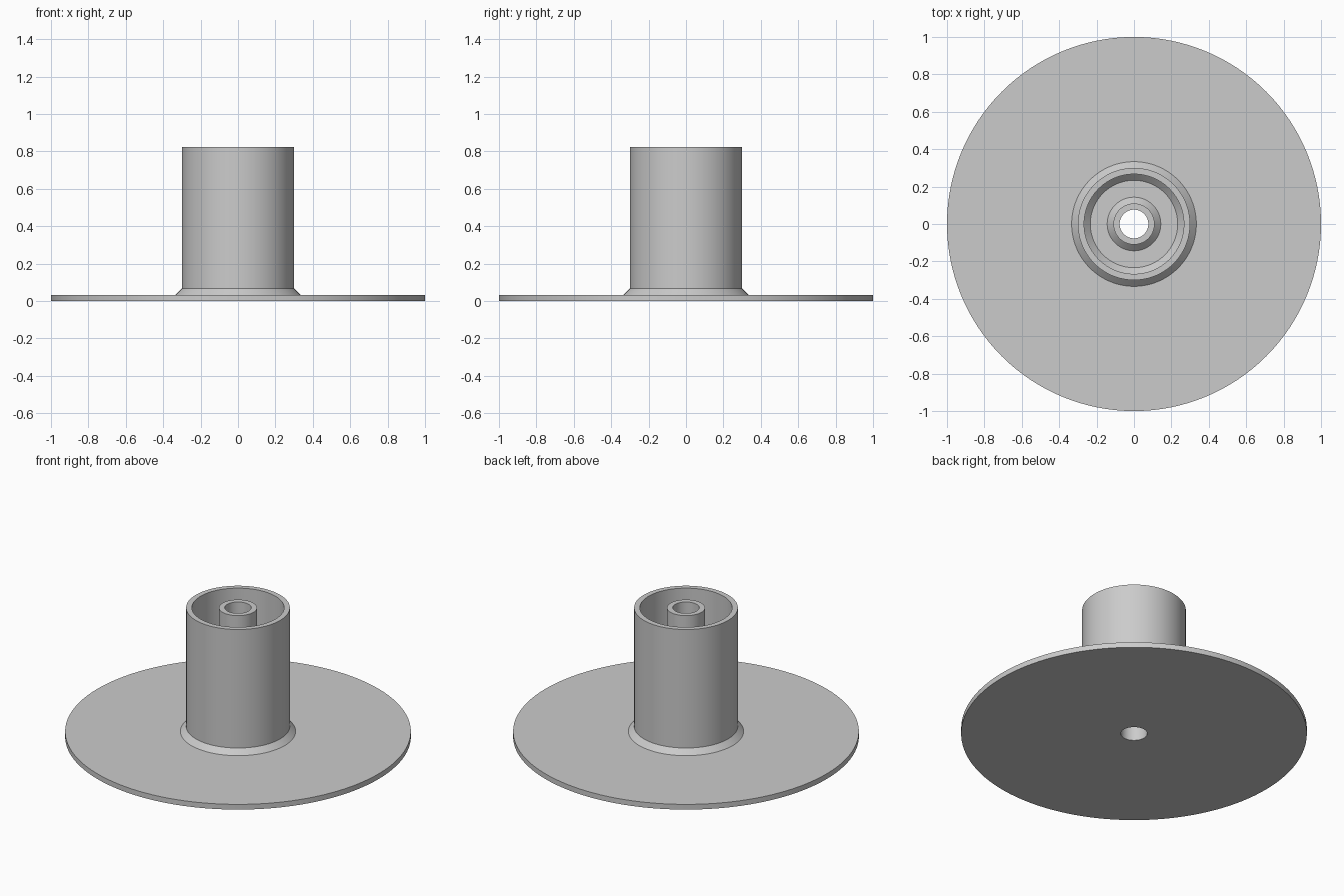
import bpy
import bmesh
from math import cos, sin, tau, radians

cube = bpy.data.objects.get("Cube")
if cube:
    bpy.data.objects.remove(cube, do_unlink=True)

# Main dimensions
SEGMENTS = 128
WALL = 0.0333          # flange thickness, tube walls and fillet size
HEIGHT = 0.823
FLANGE_R = 1.0
SLEEVE_R = 0.30
POST_R = 0.11

grey = bpy.data.materials.new("plain grey")
grey.use_nodes = True
colour = (0.6, 0.6, 0.6, 1.0)
grey.diffuse_color = colour
grey.node_tree.nodes["Principled BSDF"].inputs["Base Color"].default_value = colour


def lathe(name, profile, material):
    """Revolve a closed (radius, height) profile around the z axis."""
    bm = bmesh.new()
    rings = []
    for r, z in profile:
        angles = [tau * i / SEGMENTS for i in range(SEGMENTS)]
        rings.append([bm.verts.new((r * cos(a), r * sin(a), z)) for a in angles])
    for ring, above in zip(rings, rings[1:] + rings[:1]):
        for i in range(SEGMENTS):
            j = (i + 1) % SEGMENTS
            bm.faces.new((ring[i], ring[j], above[j], above[i]))
    bmesh.ops.recalc_face_normals(bm, faces=bm.faces)
    mesh = bpy.data.meshes.new(name)
    bm.to_mesh(mesh)
    bm.free()
    mesh.materials.append(material)
    obj = bpy.data.objects.new(name, mesh)
    bpy.context.collection.objects.link(obj)
    bpy.ops.object.select_all(action="DESELECT")
    obj.select_set(True)
    bpy.context.view_layer.objects.active = obj
    bpy.ops.object.shade_smooth_by_angle(angle=radians(30))
    return obj


# Bottom flange disc, from the bore outwards
flange = [(POST_R - WALL, 0), (FLANGE_R, 0), (FLANGE_R, WALL)]


# Outer sleeve with a chamfered foot on both sides
sleeve = [
    (SLEEVE_R + WALL, WALL), (SLEEVE_R, 2 * WALL),
    (SLEEVE_R, HEIGHT), (SLEEVE_R - WALL, HEIGHT),
    (SLEEVE_R - WALL, 2 * WALL), (SLEEVE_R - 2 * WALL, WALL),
]

# Hollow centre post with a chamfered foot, open through the flange
post = [
    (POST_R + WALL, WALL), (POST_R, 2 * WALL),
    (POST_R, HEIGHT), (POST_R - WALL, HEIGHT),
]

lathe("flanged_hub", flange + sleeve + post, grey)
